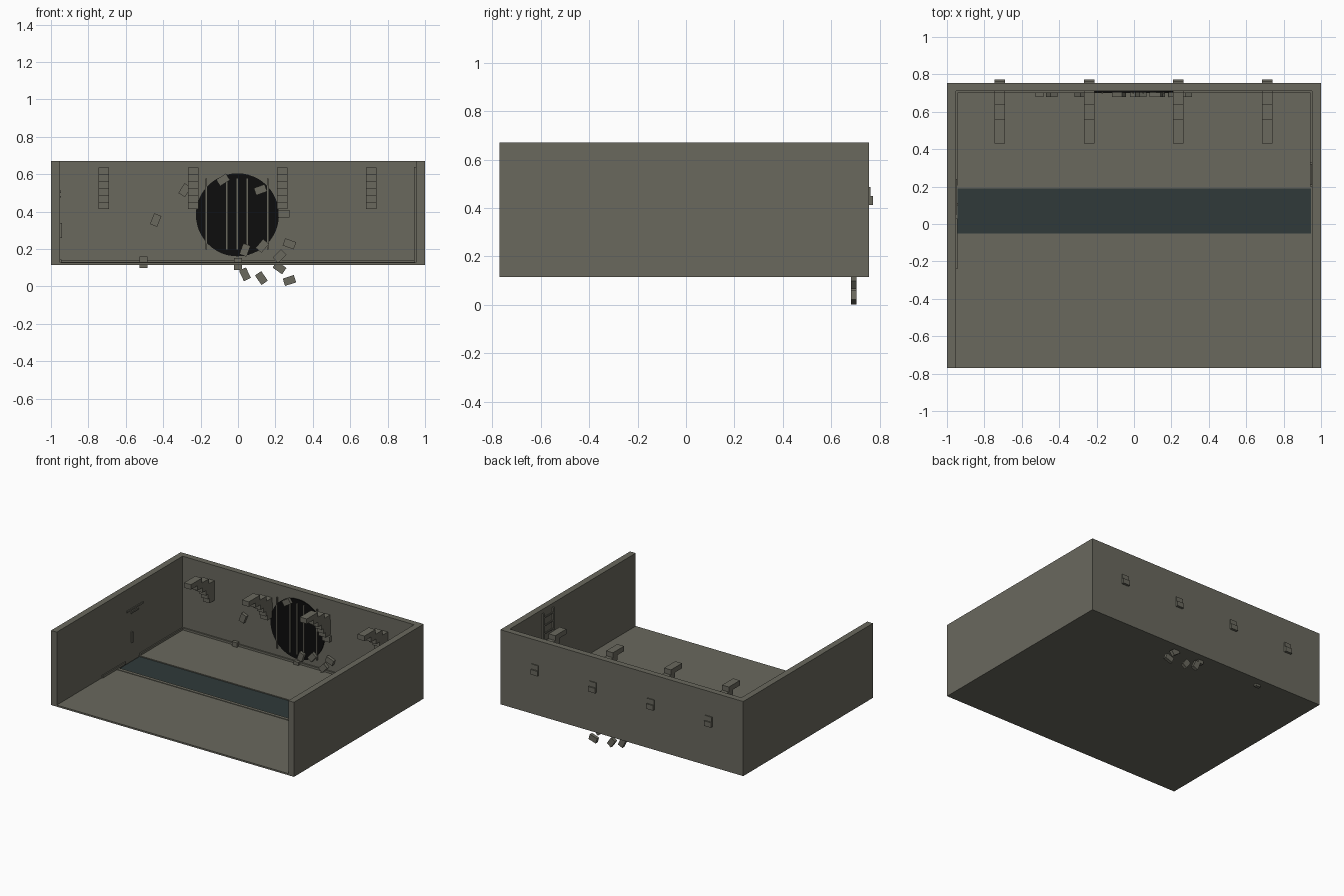
import bpy
import bmesh
import math
from mathutils import Matrix

if "Cube" in bpy.data.objects:
    bpy.data.objects.remove(bpy.data.objects["Cube"])


def material(name, rgb):
    m = bpy.data.materials.new(name)
    m.diffuse_color = (*rgb, 1)
    m.use_nodes = True
    m.node_tree.nodes["Principled BSDF"].inputs["Base Color"].default_value = m.diffuse_color
    return m


STONE = material("grey_stone", (0.142, 0.139, 0.111))
WATER = material("dark_water", (0.029, 0.042, 0.042))
BLACK = material("black_opening", (0.004, 0.004, 0.004))


def finish(name, bm, mat):
    bmesh.ops.recalc_face_normals(bm, faces=bm.faces)
    mesh = bpy.data.meshes.new(name)
    bm.to_mesh(mesh)
    bm.free()
    mesh.materials.append(mat)
    ob = bpy.data.objects.new(name, mesh)
    bpy.context.collection.objects.link(ob)
    return ob


def add_box(bm, x, y, z):
    """Box from (min, max) ranges."""
    mid = [(a + b) / 2 for a, b in (x, y, z)]
    size = [b - a for a, b in (x, y, z)]
    bmesh.ops.create_cube(bm, size=1, matrix=Matrix.Translation(mid) @ Matrix.Diagonal((*size, 1)))


def boxes(name, ranges, mat=STONE):
    bm = bmesh.new()
    for r in ranges:
        add_box(bm, *r)
    return finish(name, bm, mat)


BASE, TOP, FLOOR = 0.115, 0.67, 0.127
FRONT, BACK = -0.77, 0.755
IN_X, IN_Y = 0.953, 0.71

# U-shaped outer walls, open at the front
bm = bmesh.new()
outline = [(-1, FRONT), (-IN_X, FRONT), (-IN_X, IN_Y), (IN_X, IN_Y),
           (IN_X, FRONT), (1, FRONT), (1, BACK), (-1, BACK)]
face = bm.faces.new([bm.verts.new((x, y, BASE)) for x, y in outline])
ext = bmesh.ops.extrude_face_region(bm, geom=[face])
bmesh.ops.translate(bm, vec=(0, 0, TOP - BASE),
                    verts=[v for v in ext["geom"] if isinstance(v, bmesh.types.BMVert)])
finish("walls", bm, STONE)

# Floor on both sides of a shallow channel
full = (-IN_X, IN_X)
boxes("floor", [(full, (FRONT, -0.05), (BASE, FLOOR)),
                (full, (0.19, IN_Y), (BASE, FLOOR)),
                (full, (-0.05, 0.19), (BASE, 0.119))])
boxes("channel_water", [((-0.945, 0.945), (-0.05, 0.19), (0.119, 0.124))], WATER)
boxes("channel_curbs", [((-0.945, 0.945), y, (FLOOR - 0.002, FLOOR + 0.004))
                        for y in ((-0.075, -0.05), (0.19, 0.205))])

# Skirting along the back and the rear of both sides
boxes("skirting", [(full, (0.70, IN_Y), (FLOOR, 0.142)),
                   ((-IN_X, -0.944), (0.205, 0.70), (FLOOR, 0.142)),
                   ((0.944, IN_X), (0.205, 0.70), (FLOOR, 0.142))])

# Round opening with vertical bars
bm = bmesh.new()
bmesh.ops.create_cone(bm, cap_ends=True, segments=48, radius1=0.222, radius2=0.222, depth=0.007,
                      matrix=Matrix.Translation((-0.003, 0.7065, 0.383)) @ Matrix.Rotation(math.pi / 2, 4, "X"))
finish("round_opening", bm, BLACK)
boxes("opening_bars", [((x - 0.004, x + 0.004), (0.697, 0.705), (0.197, 0.577))
                       for x in (-0.17, -0.06, -0.003, 0.05, 0.16)])

# Arched brackets of stepped bricks, poking through the back wall
steps = [(0.43, 0.56), (0.51, 0.64), (0.565, 0.705), (0.605, 0.745), (0.63, 0.762), (0.65, 0.772)]
for n, cx in enumerate((-0.717, -0.24, 0.237, 0.712)):
    boxes(f"bracket_{n + 1}", [((cx - 0.028, cx + 0.028), y, (0.598 - i * 0.037, 0.635 - i * 0.037))
                               for i, y in enumerate(steps)])

# Loose bricks around the opening: x, z, tilt in degrees
loose = [(-0.44, 0.355, 68), (-0.285, 0.515, 58), (-0.08, 0.57, 32), (0.12, 0.517, 20),
         (0.245, 0.388, 0), (0.275, 0.228, -20), (0.13, 0.217, 50), (0.037, 0.195, 70),
         (0.222, 0.162, 45), (0.222, 0.1, -35), (0.037, 0.065, -65), (0.125, 0.045, -55),
         (0.275, 0.032, 18), (-0.505, 0.13, 90), (0.0, 0.12, 90)]
bm = bmesh.new()
for x, z, a in loose:
    bmesh.ops.create_cube(bm, size=1, matrix=Matrix.Translation((x, 0.692, z))
                          @ Matrix.Rotation(-math.radians(a), 4, "Y")
                          @ Matrix.Diagonal((0.062, 0.024, 0.041, 1)))
finish("loose_bricks", bm, STONE)

# Ladder on the right wall
rungs = [((0.944, 0.95), (0.20, 0.32), (z / 1000, z / 1000 + 0.01)) for z in range(180, 630, 60)]
rails = [((0.941, IN_X), (y, y + 0.012), (FLOOR, 0.64)) for y in (0.20, 0.318)]
boxes("wall_ladder", rails + rungs)

# Thin raised stones on the left wall
boxes("wall_stones", [((-IN_X, -0.947), (0.05, 0.24), (0.50, 0.512)),
                      ((-IN_X, -0.947), (0.10, 0.19), (0.475, 0.484)),
                      ((-IN_X, -0.941), (0.10, 0.112), (0.26, 0.34)),
                      ((-IN_X, -0.945), (-0.24, 0.03), (FLOOR, 0.145))])
